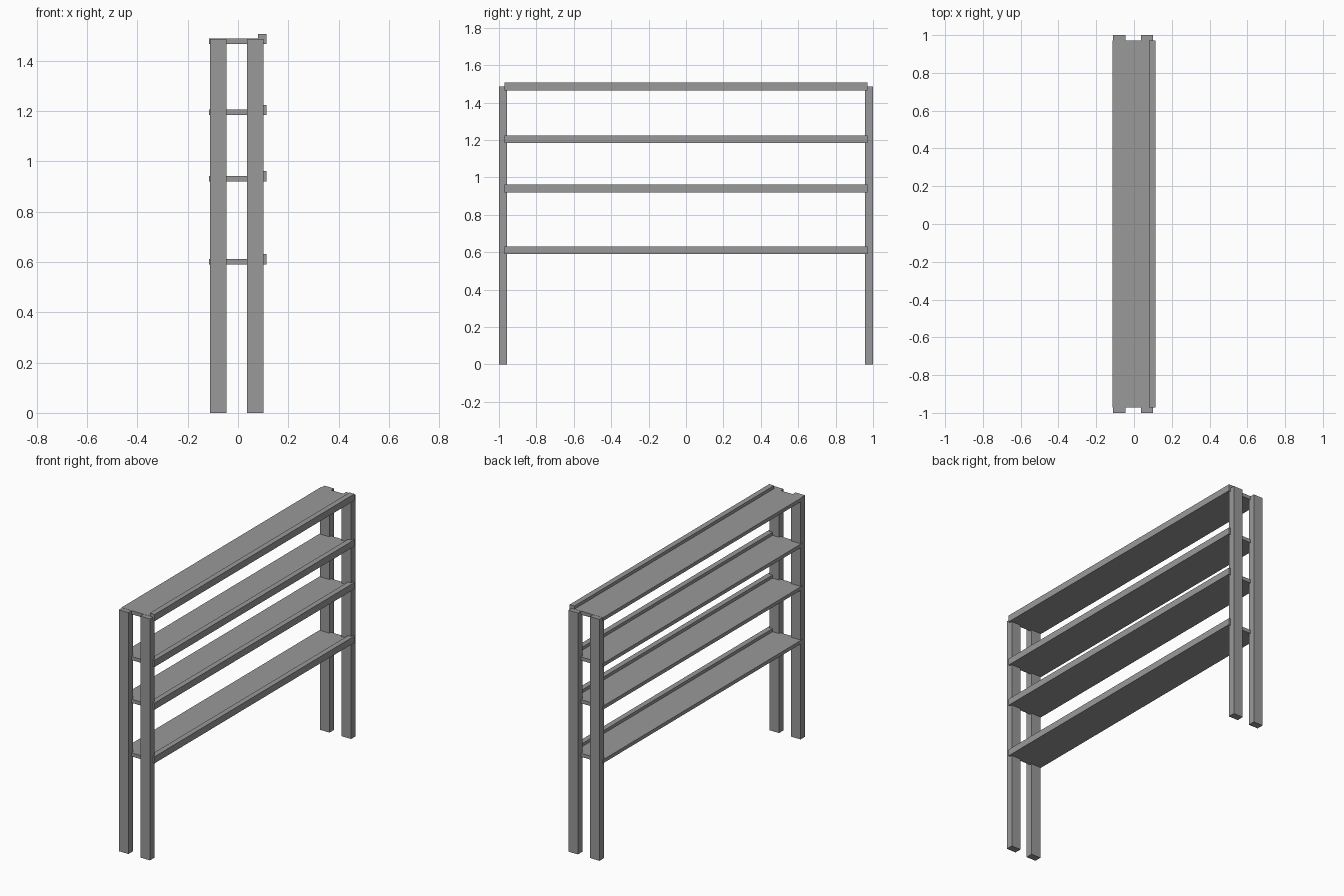
import bpy
import bmesh

cube = bpy.data.objects.get("Cube")
if cube:
    bpy.data.objects.remove(cube, do_unlink=True)

# Single grey finish
grey = bpy.data.materials.new("grey")
grey.use_nodes = True
colour = (0.32, 0.32, 0.32, 1)
grey.diffuse_color = colour
grey.node_tree.nodes["Principled BSDF"].inputs["Base Color"].default_value = colour


def box(name, x, y, z):
    """Add a box spanning the given (low, high) range on each axis."""
    bm = bmesh.new()
    bmesh.ops.create_cube(bm, size=1)
    for v in bm.verts:
        v.co = [r[1] if c > 0 else r[0] for c, r in zip(v.co, (x, y, z))]
    mesh = bpy.data.meshes.new(name)
    bm.to_mesh(mesh)
    bm.free()
    mesh.materials.append(grey)
    obj = bpy.data.objects.new(name, mesh)
    bpy.context.collection.objects.link(obj)
    return obj


HEIGHT = 1.486
SHELF_THICK = 0.022
LIP_HEIGHT = 0.041
SHELF_Y = (-0.971, 0.971)

# Four posts, in pairs at each end
for side, x in (("right", (-0.111, -0.046)), ("left", (0.036, 0.101))):
    box("front_%s_post" % side, x, (-1, -0.956), (0, HEIGHT))
    box("back_%s_post" % side, x, (0.956, 1), (0, HEIGHT))

# Shelves, each with a raised lip along the left edge
for i, z in enumerate((0.59, 0.92, 1.183, 1.465), 1):
    box("shelf_%d" % i, (-0.115, 0.08), SHELF_Y, (z, z + SHELF_THICK))
    box("shelf_lip_%d" % i, (0.08, 0.113), SHELF_Y, (z, z + LIP_HEIGHT))
